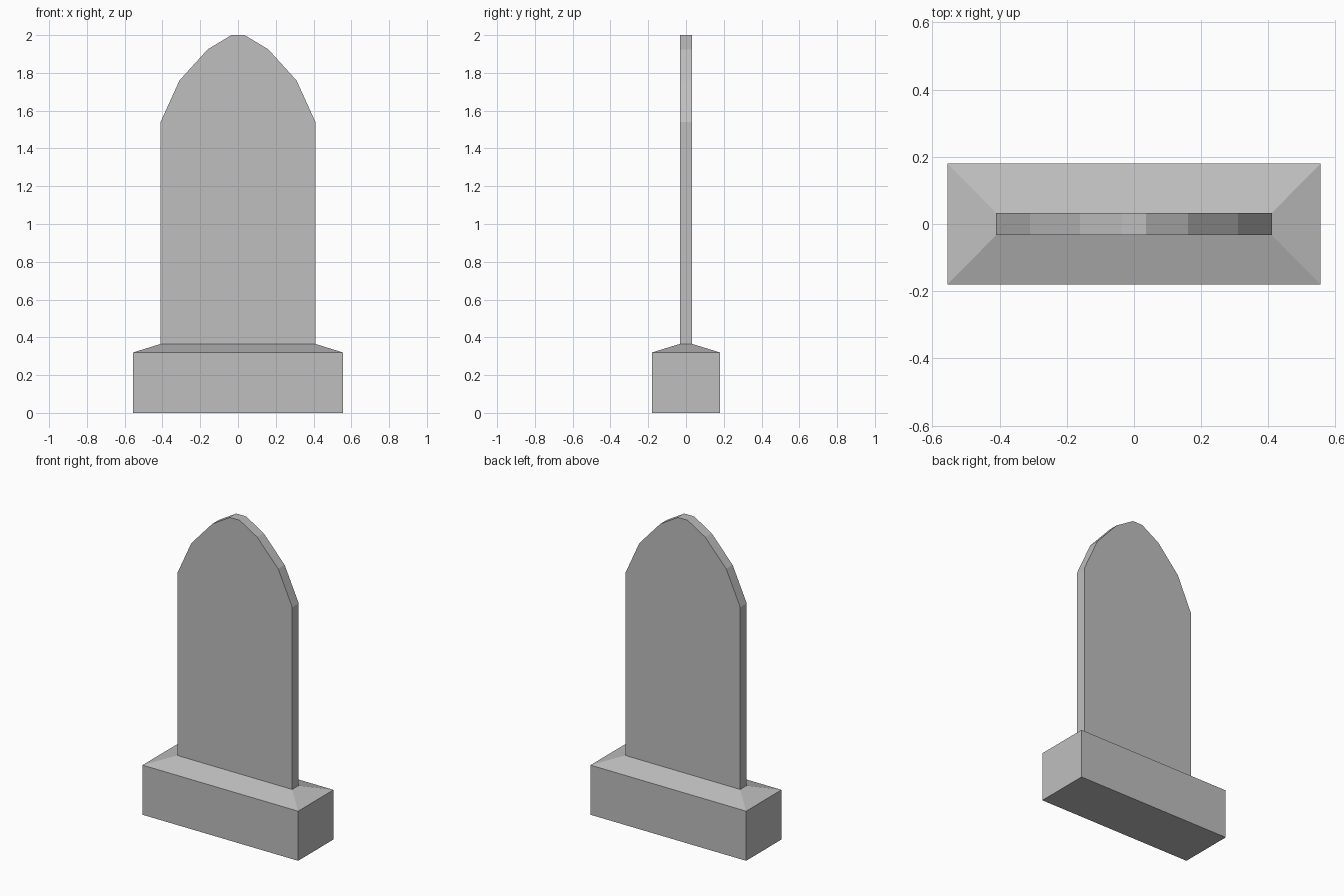
import bpy
import bmesh

cube = bpy.data.objects.get("Cube")
if cube:
    bpy.data.objects.remove(cube, do_unlink=True)

# Stone colour
GREY = (0.52, 0.52, 0.52, 1.0)
stone = bpy.data.materials.new("grey stone")
stone.use_nodes = True
stone.diffuse_color = GREY
bsdf = next(n for n in stone.node_tree.nodes if n.type == 'BSDF_PRINCIPLED')
bsdf.inputs["Base Color"].default_value = GREY

SLAB_X, SLAB_Y = 0.41, 0.033
BASE_X, BASE_Y = 0.555, 0.18
BASE_TOP, SLOPE_TOP = 0.32, 0.365


def loft(name, rings, cap_top=True):
    """Join equal-sized rings of points with quads and close the ends."""
    bm = bmesh.new()
    loops = [[bm.verts.new(p) for p in ring] for ring in rings]
    for low, high in zip(loops, loops[1:]):
        n = len(low)
        for i in range(n):
            j = (i + 1) % n
            bm.faces.new((low[i], low[j], high[j], high[i]))
    bm.faces.new(loops[0][::-1])
    if cap_top:
        bm.faces.new(loops[-1])
    bmesh.ops.recalc_face_normals(bm, faces=bm.faces)
    mesh = bpy.data.meshes.new(name)
    bm.to_mesh(mesh)
    bm.free()
    mesh.materials.append(stone)
    obj = bpy.data.objects.new(name, mesh)
    bpy.context.collection.objects.link(obj)
    return obj


def rectangle(x, y, z):
    return [(-x, -y, z), (x, -y, z), (x, y, z), (-x, y, z)]


# Plinth with a sloped shoulder meeting the slab
loft("plinth", [rectangle(BASE_X, BASE_Y, 0),
                rectangle(BASE_X, BASE_Y, BASE_TOP),
                rectangle(SLAB_X, SLAB_Y, SLOPE_TOP)])

# Upright slab with a faceted pointed arch, mirrored across the centre
right_side = [(SLAB_X, SLOPE_TOP), (SLAB_X, 1.54), (0.31, 1.76),
              (0.16, 1.925), (0.035, 2.0)]
outline = right_side + [(-x, z) for x, z in reversed(right_side)]
loft("headstone_slab", [[(x, y, z) for x, z in outline]
                        for y in (-SLAB_Y, SLAB_Y)])
